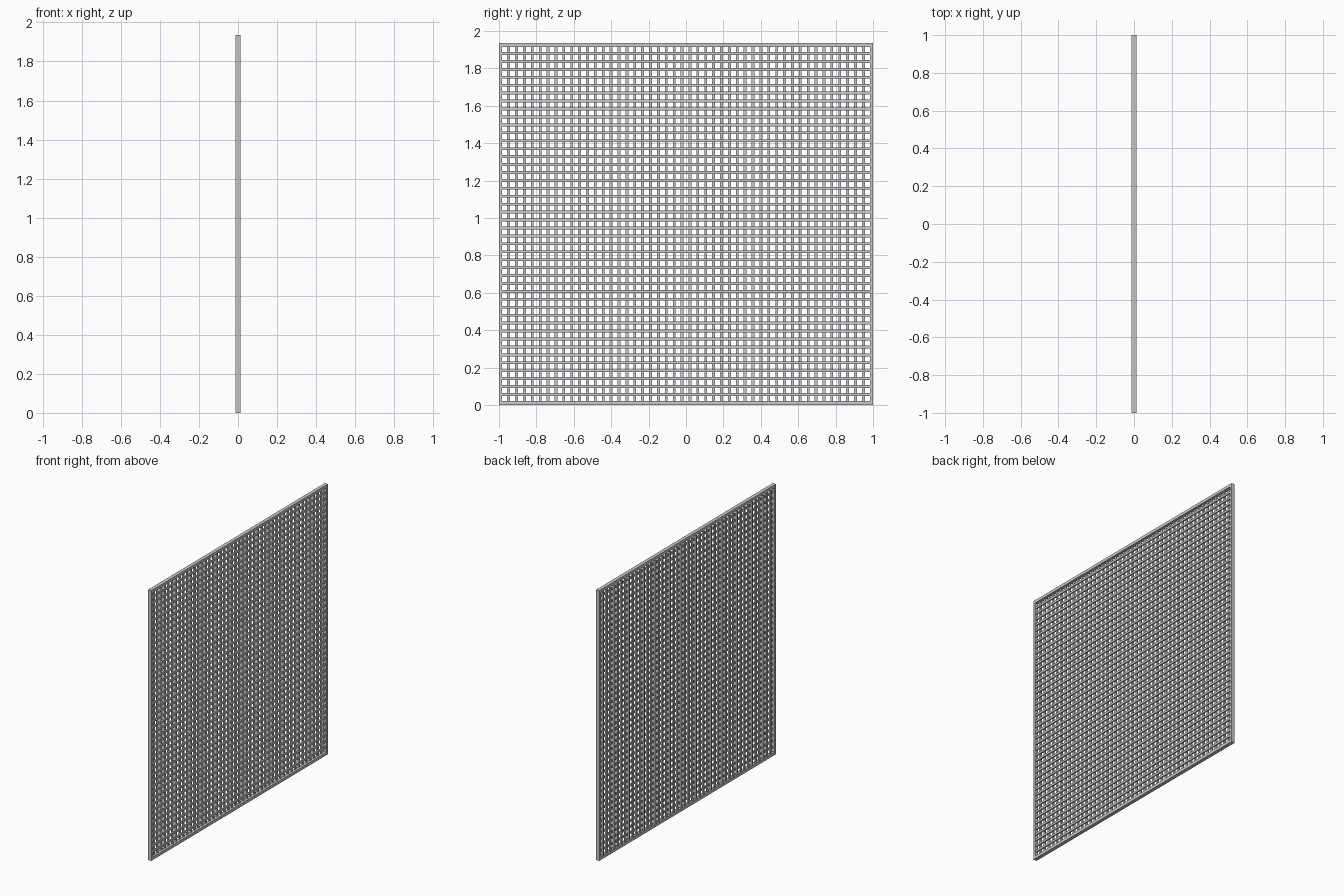
import bpy
import bmesh
from mathutils import Matrix, Vector

cube = bpy.data.objects.get("Cube")
if cube:
    bpy.data.objects.remove(cube, do_unlink=True)

WIDTH, HEIGHT, DEPTH = 2.0, 1.935, 0.026
SIDE, RAIL = 0.017, 0.021     # frame border widths
BAR = 0.015                   # width of a grille bar
COLUMNS, ROWS = 47, 45        # openings across and up

steel = bpy.data.materials.new("light grey steel")
steel.use_nodes = True
colour = (0.58, 0.58, 0.58, 1)
steel.diffuse_color = colour
steel.node_tree.nodes["Principled BSDF"].inputs["Base Color"].default_value = colour


def add_box(bm, low, high):
    low, high = Vector(low), Vector(high)
    matrix = Matrix.Translation((low + high) / 2) @ Matrix.Diagonal((*(high - low), 1))
    bmesh.ops.create_cube(bm, size=1, matrix=matrix)


def finish(name, bm):
    mesh = bpy.data.meshes.new(name)
    bm.to_mesh(mesh)
    bm.free()
    mesh.materials.append(steel)
    obj = bpy.data.objects.new(name, mesh)
    bpy.context.collection.objects.link(obj)


half, d = WIDTH / 2, DEPTH / 2
inner = half - SIDE

# Outer frame: a flat ring extruded to the frame depth
bm = bmesh.new()
outline = [(-half, 0), (half, 0), (half, HEIGHT), (-half, HEIGHT)]
opening = [(-inner, RAIL), (inner, RAIL), (inner, HEIGHT - RAIL), (-inner, HEIGHT - RAIL)]
outer_ring = [bm.verts.new((-d, y, z)) for y, z in outline]
inner_ring = [bm.verts.new((-d, y, z)) for y, z in opening]
for i in range(4):
    j = (i + 1) % 4
    bm.faces.new((outer_ring[i], outer_ring[j], inner_ring[j], inner_ring[i]))
ring = bmesh.ops.extrude_face_region(bm, geom=bm.faces[:], use_keep_orig=True)
moved = [v for v in ring["geom"] if isinstance(v, bmesh.types.BMVert)]
bmesh.ops.translate(bm, verts=moved, vec=(DEPTH, 0, 0))
bmesh.ops.recalc_face_normals(bm, faces=bm.faces[:])
finish("frame", bm)

# Upright bars fill the rear layer of the frame
bm = bmesh.new()
pitch = (2 * inner + BAR) / COLUMNS
for i in range(1, COLUMNS):
    y = -inner - BAR + i * pitch
    add_box(bm, (-d + 0.003, y, RAIL), (0, y + BAR, HEIGHT - RAIL))
finish("upright_bars", bm)

# Cross bars lie over them in the other layer
bm = bmesh.new()
pitch = (HEIGHT - 2 * RAIL + BAR) / ROWS
for i in range(1, ROWS):
    z = RAIL - BAR + i * pitch
    add_box(bm, (0, -inner, z), (d - 0.003, inner, z + BAR))
finish("cross_bars", bm)
